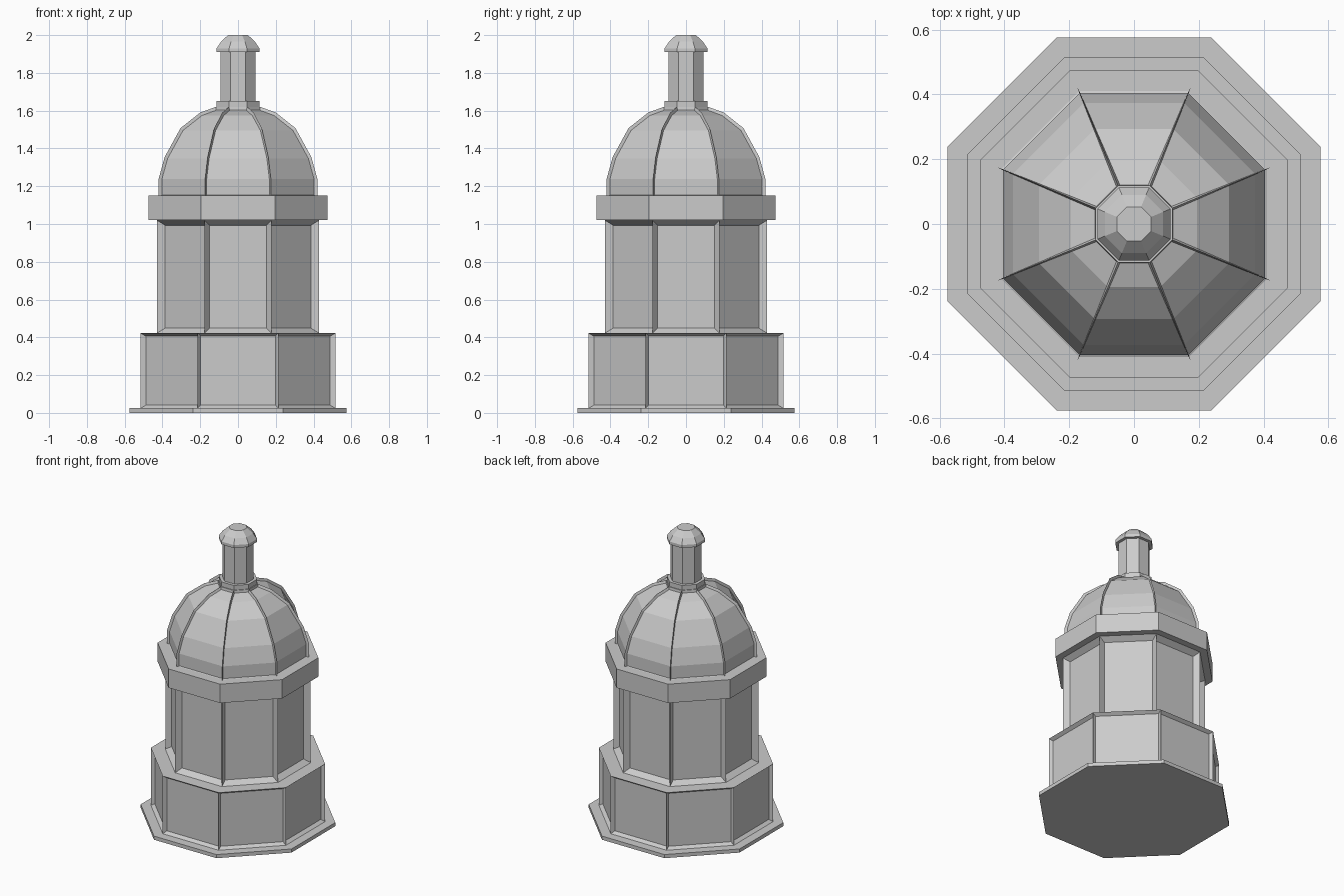
import bpy
import bmesh
import math

cube = bpy.data.objects.get("Cube")
if cube:
    bpy.data.objects.remove(cube, do_unlink=True)

SIDES = 8
STEP = 2 * math.pi / SIDES

stone = bpy.data.materials.new("grey_stone")
stone.use_nodes = True
colour = (0.6, 0.6, 0.6, 1)
stone.diffuse_color = colour
stone.node_tree.nodes["Principled BSDF"].inputs["Base Color"].default_value = colour


def octagon_part(name, profile, border=0, depth=0):
    """Stack octagons of (apothem, height); optionally recess a panel in each side."""
    bm = bmesh.new()
    rings = []
    for apothem, z in profile:
        r = apothem / math.cos(STEP / 2)
        rings.append([bm.verts.new((r * math.cos((k + 0.5) * STEP),
                                    r * math.sin((k + 0.5) * STEP), z))
                      for k in range(SIDES)])
    bm.faces.new(rings[0][::-1])
    bm.faces.new(rings[-1])
    panels = []
    for k in range(SIDES):
        n = (k + 1) % SIDES
        panels.append([bm.faces.new((lo[k], lo[n], hi[n], hi[k]))
                       for lo, hi in zip(rings, rings[1:])])
    bm.normal_update()
    if border:
        for panel in panels:
            bmesh.ops.inset_region(bm, faces=panel, thickness=border, depth=-depth,
                                   use_boundary=True, use_even_offset=True)
    mesh = bpy.data.meshes.new(name)
    bm.to_mesh(mesh)
    bm.free()
    mesh.materials.append(stone)
    obj = bpy.data.objects.new(name, mesh)
    bpy.context.collection.objects.link(obj)
    return obj


# Stepped base and panelled body
octagon_part("ground_plinth", [(0.575, 0), (0.575, 0.025)])
octagon_part("lower_body", [(0.515, 0.025), (0.515, 0.422)], 0.016, 0.022)
octagon_part("upper_body", [(0.43, 0.422), (0.43, 1.02)], 0.027, 0.036)
octagon_part("cornice", [(0.475, 1.02), (0.475, 1.15)])

# Dome with recessed segments that leave narrow ribs at the corners
octagon_part("ribbed_dome", [(0.42, 1.145), (0.42, 1.24), (0.388, 1.355),
                             (0.304, 1.508), (0.2, 1.59), (0.118, 1.62)], 0.008, 0.016)

# Lantern on top
octagon_part("lantern_collar", [(0.113, 1.6), (0.113, 1.652)])
octagon_part("lantern_shaft", [(0.093, 1.652), (0.093, 1.915)])
octagon_part("lantern_cap", [(0.113, 1.91), (0.113, 1.93), (0.09, 1.965), (0.053, 2)])
